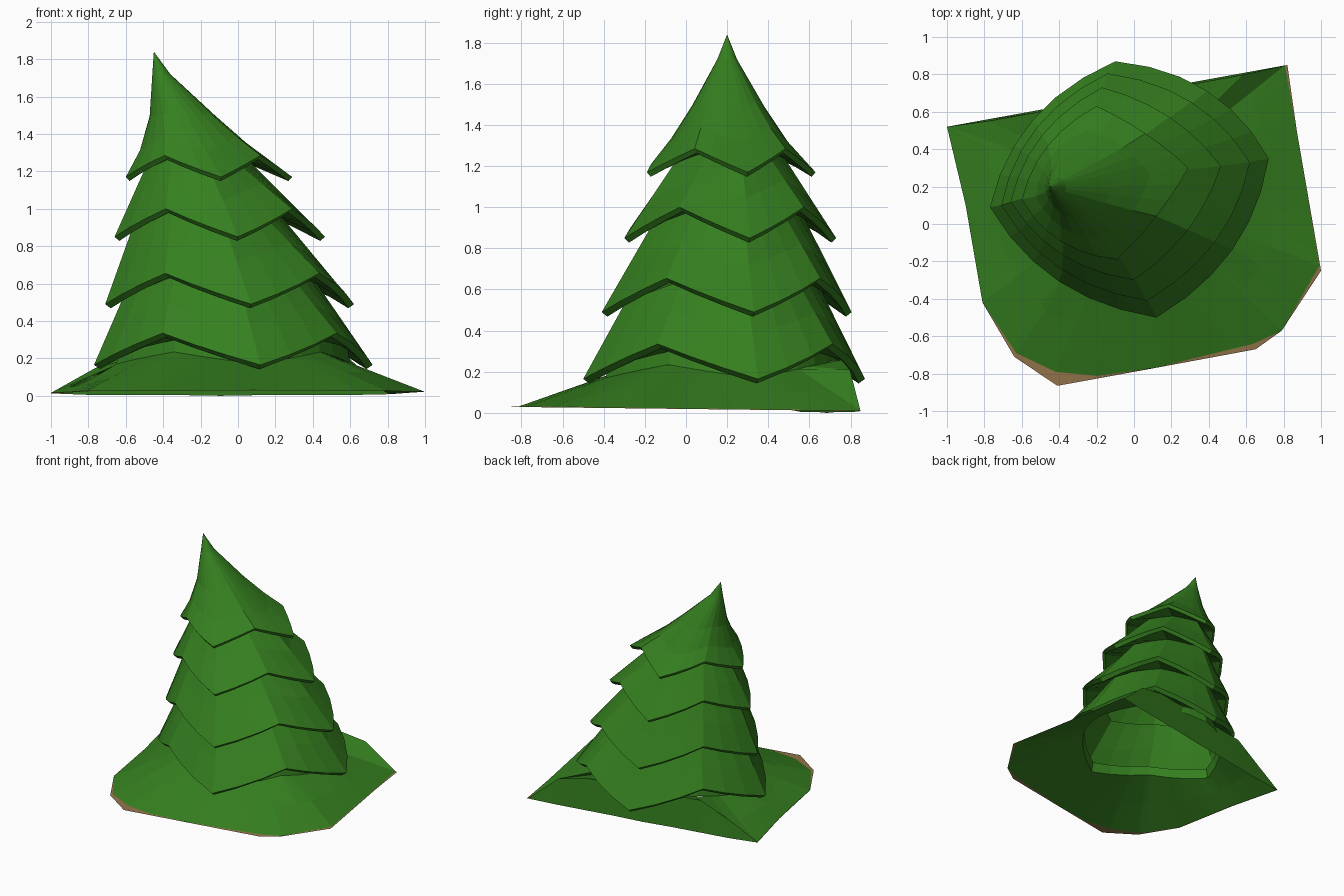
import bpy, bmesh, math
from mathutils import Vector

if "Cube" in bpy.data.objects:
    bpy.data.objects.remove(bpy.data.objects["Cube"])

def material(name, rgb):
    m = bpy.data.materials.new(name)
    m.diffuse_color = (*rgb, 1)
    m.use_nodes = True
    m.node_tree.nodes["Principled BSDF"].inputs["Base Color"].default_value = m.diffuse_color
    return m

GREEN = material("pine_green", (0.036, 0.215, 0.014))
BROWN = material("earth_brown", (0.29, 0.175, 0.07))
SEG = 6  # segments per tier side

def make_object(name, bands, mats):
    """bands: list of (ring_a, ring_b, material index), bridged with quads"""
    bm = bmesh.new()
    for a, b, mi in bands:
        va = [bm.verts.new(p) for p in a]
        vb = [bm.verts.new(p) for p in b]
        n = len(a)
        for i in range(n):
            j = (i + 1) % n
            bm.faces.new((va[i], vb[i], vb[j], va[j])).material_index = mi
    bmesh.ops.remove_doubles(bm, verts=bm.verts, dist=0.0005)
    me = bpy.data.meshes.new(name)
    bm.to_mesh(me)
    bm.free()
    for m in mats:
        me.materials.append(m)
    ob = bpy.data.objects.new(name, me)
    bpy.context.collection.objects.link(ob)
    return ob

def centre(tips):
    return Vector(((tips[0][0] + tips[2][0]) / 2, (tips[1][1] + tips[3][1]) / 2))

def rim_ring(tips, lo, hi, bulge):
    """Four drooping tips joined by bulging arcs that rise between them."""
    c, ring = centre(tips), []
    for k in range(4):
        a, b = Vector(tips[k]), Vector(tips[(k + 1) % 4])
        mid = (a + b) / 2
        ctrl = 2 * (c + (mid - c) * bulge[k in (1, 2)]) - mid
        for s in range(SEG):
            t = s / SEG
            p = a * (1 - t) ** 2 + ctrl * 2 * t * (1 - t) + b * t * t
            ring.append(Vector((p.x, p.y, lo + (hi - lo) * (1 - abs(2 * t - 1)))))
    return ring

def scaled(ring, c, f, zfun, shift=0):
    return [Vector((c.x + (p.x - c.x) * f + shift, c.y + (p.y - c.y) * f, zfun(p.z))) for p in ring]

def lerp_ring(a, b, t):
    return [p.lerp(q, t) for p, q in zip(a, b)]

# tips (left, front, right, back), low z, high z, arc bulge (left, right), trunk scale, trunk shift
TIERS = [
    ([(-.60, .13), (-.09, -.19), (.29, .30), (-.20, .63)], 1.17, 1.285, (1.25, 1.08), .63, -.05),
    ([(-.66, .12), (0, -.30), (.465, .31), (-.17, .73)], .85, 1.00, (1.24, 1.17), .70, -.055),
    ([(-.71, .10), (.07, -.41), (.62, .33), (-.14, .805)], .49, .655, (1.25, 1.23), .755, -.035),
    ([(-.77, .09), (.12, -.50), (.72, .35), (-.10, .87)], .165, .335, (1.26, 1.24), .82, 0),
]
APEX = Vector((-.45, .20, 1.84))

def crown_ring(rim, c, x, y, r, z, soft):
    """Round ring near the tip that takes on the rim's shape lower down (soft -> 1)."""
    ring = []
    for p in rim:
        d = p.xy - c
        rad = r * (1 - soft) + r * soft * d.length / .42
        q = Vector((x, y)) + d.normalized() * rad
        ring.append(Vector((q.x, q.y, z + (p.z - 1.23) * soft)))
    return ring

# foliage tiers: sloping skin, rim lip and underside
upper = None
for n, (tips, lo, hi, bulge, f, shift) in enumerate(TIERS):
    c = centre(tips)
    rim = rim_ring(tips, lo, hi, bulge)
    if upper is None:  # pointed, leaning crown
        rings = [[APEX.copy() for _ in rim],
                 crown_ring(rim, c, -.41, .2, .048, 1.72, 0),
                 crown_ring(rim, c, -.295, .205, .178, 1.5, .2),
                 crown_ring(rim, c, -.22, .21, .295, 1.35, .65), rim]
    else:
        rings = [upper, lerp_ring(upper, rim, .5), rim]
    lip = scaled(rim, c, .955, lambda z: z - .022)
    if n < 3:
        inner = scaled(rim, c, f, lambda z: hi - .015 + (z - hi) * .25, shift)
        rings += [lip, inner]
    else:
        inner = scaled(rim, c, f, lambda z: .30 + (z - hi) * .3)
        base = scaled(rim, c, f + .02, lambda z: .17 + (z - lo) * .38)
        rings += [lip, inner, base]
    make_object(f"foliage_tier_{n + 1}", [(a, b, 0) for a, b in zip(rings, rings[1:])], [GREEN])
    upper = inner

# ground skirt: irregular outline sloping up to the base of the tree
C = centre(TIERS[3][0])

def base_point(p):
    """Where the ray from the tree centre to p crosses the base ring."""
    d = Vector(p[:2]) - C
    for i, a in enumerate(base):
        b = base[(i + 1) % len(base)]
        u, w = a.xy - C, b.xy - C
        e = w - u
        den = d.cross(e)
        if abs(den) < 1e-9:
            continue
        t, s = u.cross(e) / den, u.cross(d) / den
        if t > 0 and -1e-6 <= s <= 1.000001:
            return a.lerp(b, s)
    return base[0]

EARTH = [(-1, .52), (-.9, .1), (-.81, -.42), (-.64, -.71), (-.41, -.865), (-.2, -.827), (.1, -.772),
         (.65, -.67), (.79, -.57), (1, -.25), (.87, .5), (.82, .85)]
GRASS = [(-1, .52), (-.9, .1), (-.81, -.42), (-.63, -.69), (-.42, -.79), (-.2, -.812), (.1, -.771),
         (.64, -.64), (.79, -.57), (.99, -.225), (.868, .5), (.807, .848)]
SUB = 8  # points per outline side

def outline(pts, drop):
    ring = []
    for i, p in enumerate(pts):
        a, b = Vector(p), Vector(pts[(i + 1) % len(pts)])
        for s in range(SUB):
            q = a.lerp(b, s / SUB)
            ring.append(Vector((q.x, q.y, max(0, .022 - .012 * q.y - drop))))
    for s in range(1, SUB):  # the back edge sags to the ground
        ring[s - SUB].z = .004
    ring[-SUB // 2].z = 0
    return ring

grass, earth = outline(GRASS, 0), outline(EARTH, .003)
foot = [base_point(p) for p in grass]
half = lerp_ring(foot, grass, .5)
# the back of the mound is cut off as a steep wall along the straight edge
half[0] = grass[0].copy()
for s in range(SUB):
    g = grass[s - SUB]
    z = .018 + min(.55 * (g.x + 1), .85 * (.807 - g.x), .24)
    half[s - SUB] = Vector((g.x, g.y - .01 * (s > 0), z if s else g.z))
    if 0 < s and foot[s - SUB].y > g.y - .05:
        foot[s - SUB] = Vector((foot[s - SUB].x, foot[s - SUB].y, max(z, foot[s - SUB].z)))
make_object("ground_skirt", [(foot, half, 0), (half, grass, 0), (grass, earth, 1)], [GREEN, BROWN])
